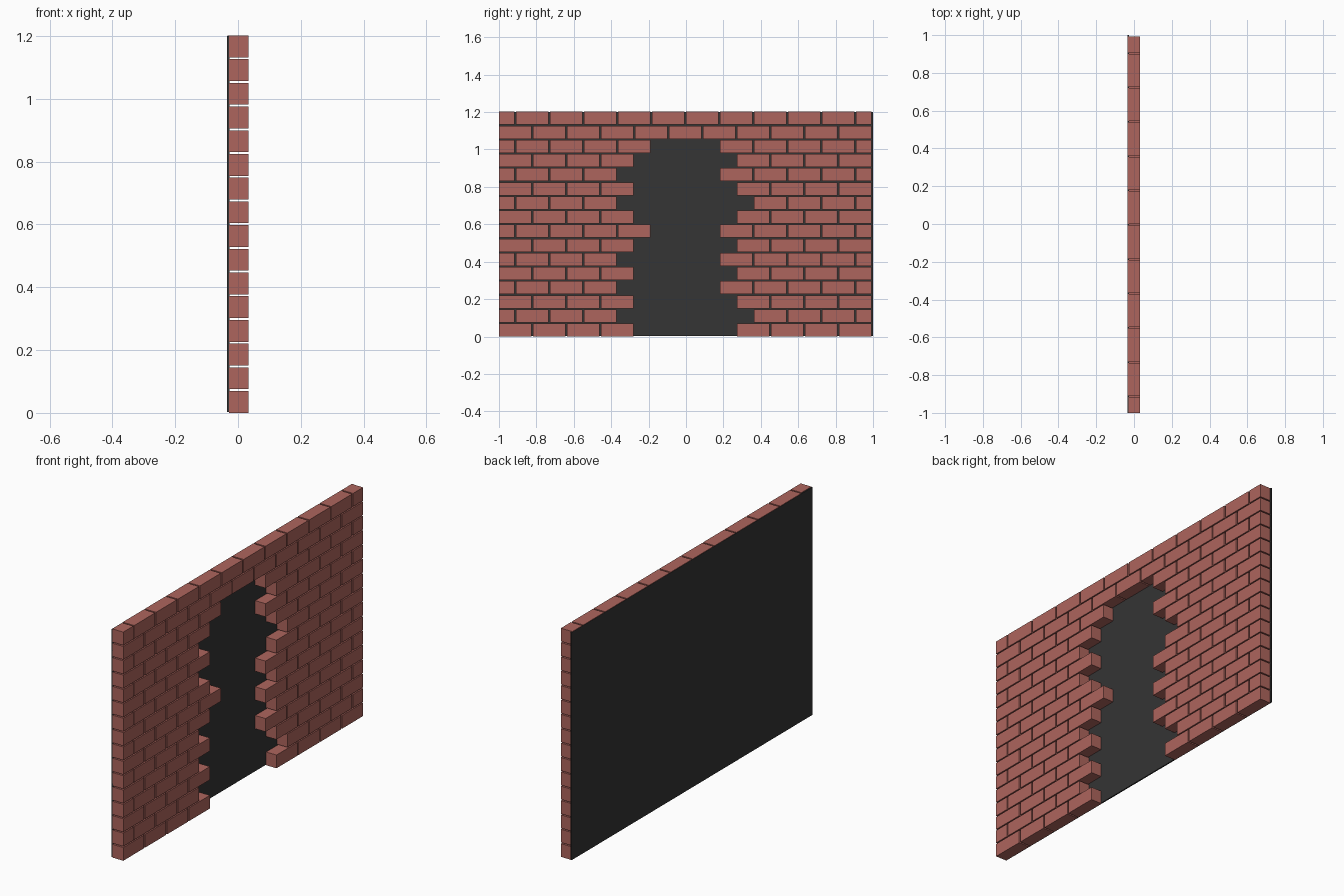
import bpy
import bmesh
from mathutils import Matrix, Vector

if "Cube" in bpy.data.objects:
    bpy.data.objects.remove(bpy.data.objects["Cube"])


def material(name, rgb):
    m = bpy.data.materials.new(name)
    m.diffuse_color = (*rgb, 1)
    m.use_nodes = True
    m.node_tree.nodes["Principled BSDF"].inputs["Base Color"].default_value = m.diffuse_color
    return m


def add_box(bm, lo, hi):
    lo, hi = Vector(lo), Vector(hi)
    bmesh.ops.create_cube(bm, size=1, matrix=Matrix.Translation((lo + hi) / 2)
                          @ Matrix.Diagonal((*(hi - lo), 1)))


def finish(bm, name, mat):
    mesh = bpy.data.meshes.new(name)
    bm.to_mesh(mesh)
    bm.free()
    mesh.materials.append(mat)
    bpy.context.collection.objects.link(bpy.data.objects.new(name, mesh))


brick_red = material("brick red", (0.42, 0.13, 0.11))
mortar_dark = material("mortar dark", (0.035, 0.035, 0.035))

ROWS, PITCH_Z, HEIGHT = 16, 0.0755, 0.0695
PITCH_Y, GAP = 2 / 11, 0.008
FRONT, BACK = 0.033, -0.029

# ragged opening: brick edges left and right of it, in units of half bricks
WIDE_LEFT = {1, 3, 5, 9, 11}      # odd courses that step back on the left
WIDE_RIGHT = {1, 9}               # odd courses that step back on the right


def opening(row):
    if row >= 14:
        return None
    if row % 2 == 0:
        return -1.5 * PITCH_Y, 1.5 * PITCH_Y
    return (-(2 if row in WIDE_LEFT else 1) * PITCH_Y,
            (2 if row in WIDE_RIGHT else 1) * PITCH_Y)


# brick courses in running bond
for row in range(ROWS):
    bm = bmesh.new()
    z = row * PITCH_Z
    gap = opening(row)
    start = -1 if row % 2 == 0 else -1 - PITCH_Y / 2
    for k in range(11 + row % 2):
        y0 = max(start + k * PITCH_Y, -1)
        y1 = min(start + (k + 1) * PITCH_Y, 1)
        mid = (y0 + y1) / 2
        if gap and gap[0] < mid < gap[1]:
            continue
        # the top course caps the backing, except its first half brick
        back = -0.0335 if row == ROWS - 1 and k else BACK
        add_box(bm, (back, y0, z), (FRONT, y1 - GAP, z + HEIGHT))
    finish(bm, f"brick_course_{row + 1}", brick_red)

# dark backing panel
bm = bmesh.new()
add_box(bm, (-0.0345, -1, 0.003), (-0.0275, 1, ROWS * PITCH_Z - 0.008))
finish(bm, "backing_panel", mortar_dark)
